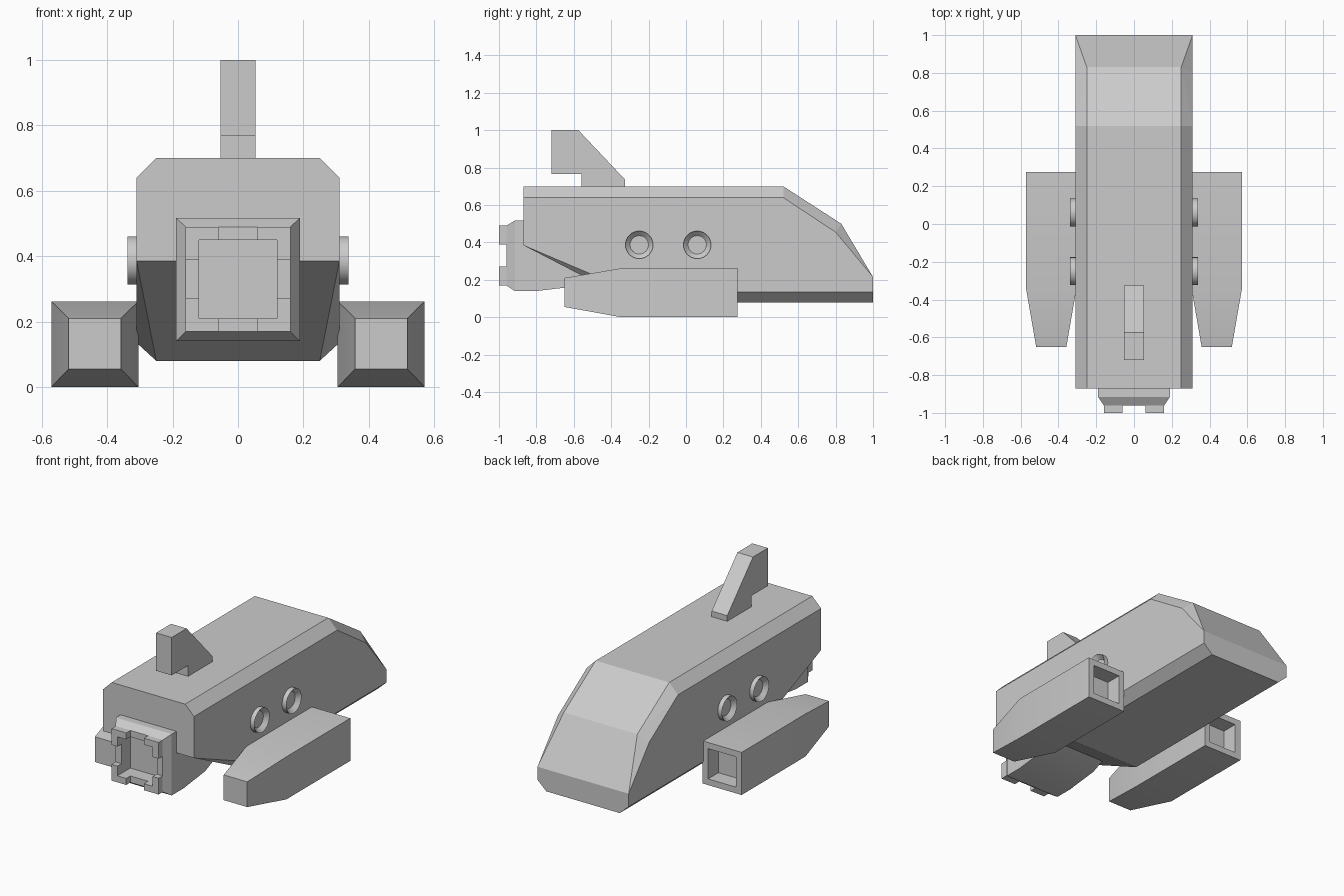
import bpy, bmesh, math
from mathutils import Matrix

if "Cube" in bpy.data.objects:
    bpy.data.objects.remove(bpy.data.objects["Cube"])

grey = bpy.data.materials.new("plain grey")
grey.use_nodes = True
grey.diffuse_color = (0.6, 0.6, 0.6, 1)
grey.node_tree.nodes["Principled BSDF"].inputs["Base Color"].default_value = (0.6, 0.6, 0.6, 1)


def finish(name, bm, smooth=False):
    bmesh.ops.recalc_face_normals(bm, faces=bm.faces[:])
    mesh = bpy.data.meshes.new(name)
    bm.to_mesh(mesh)
    bm.free()
    mesh.materials.append(grey)
    obj = bpy.data.objects.new(name, mesh)
    bpy.context.collection.objects.link(obj)
    if smooth:
        bpy.ops.object.select_all(action='DESELECT')
        obj.select_set(True)
        bpy.context.view_layer.objects.active = obj
        bpy.ops.object.shade_smooth_by_angle(angle=math.radians(28))
    return obj


def loft(name, rings, cx=0):
    """Skin rectangular rings given as (y, half width, low z, high z)."""
    bm = bmesh.new()
    loops = [[bm.verts.new(p) for p in ((cx - w, y, lo), (cx + w, y, lo), (cx + w, y, hi), (cx - w, y, hi))]
             for y, w, lo, hi in rings]
    for a, b in zip(loops, loops[1:]):
        for i in range(4):
            j = (i + 1) % 4
            bm.faces.new((a[i], a[j], b[j], b[i]))
    bm.faces.new(loops[0])
    bm.faces.new(loops[-1])
    return finish(name, bm, True)


def prism(name, outline, to_point, shift):
    """Extrude a flat outline along a shift vector."""
    bm = bmesh.new()
    face = bm.faces.new([bm.verts.new(to_point(a, b)) for a, b in outline])
    new = bmesh.ops.extrude_face_region(bm, geom=[face])["geom"]
    bmesh.ops.translate(bm, vec=shift, verts=[v for v in new if isinstance(v, bmesh.types.BMVert)])
    return finish(name, bm)


# Hull: chamfered faceted body
half, flat = 0.31, 0.25
corners = [(flat, -0.87, 0.70), (half, -0.87, 0.64), (half, -0.87, 0.385),
           (half, -0.28, 0.135), (flat, -0.28, 0.08),
           (flat, 0.52, 0.70), (half, 0.52, 0.64),
           (flat, 0.83, 0.50), (half, 0.80, 0.455),
           (half, 1, 0.215), (half, 1, 0.135), (flat, 1, 0.08)]
bm = bmesh.new()
for x, y, z in corners:
    for side in (-1, 1):
        bm.verts.new((side * x, y, z))
bmesh.ops.convex_hull(bm, input=bm.verts[:])
bmesh.ops.dissolve_limit(bm, angle_limit=math.radians(1), verts=bm.verts[:], edges=bm.edges[:])
finish("hull", bm)

# Docking block with a recessed centre
mid = 0.33
loft("docking_block", [(-0.45, 0.19, 0.225, 0.45), (-0.59, 0.19, 0.165, 0.50),
                       (-0.80, 0.19, 0.14, 0.517), (-0.915, 0.19, 0.14, 0.517),
                       (-0.96, 0.16, mid - 0.16, mid + 0.16),
                       (-0.96, 0.12, mid - 0.12, mid + 0.12),
                       (-0.875, 0.12, mid - 0.12, mid + 0.12)])

# Four corner clamps around the recess
clamp = [(0.06, 0.12), (0.12, 0.12), (0.12, 0.06), (0.16, 0.06), (0.16, 0.16), (0.06, 0.16)]
for sx, side in ((1, "left"), (-1, "right")):
    for sz, level in ((1, "upper"), (-1, "lower")):
        prism(f"clamp_{level}_{side}", clamp,
              lambda a, b: (sx * a, -0.955, mid + sz * b), (0, -0.045, 0))

# Top fin
fin = [(-0.72, 1), (-0.575, 1), (-0.325, 0.735), (-0.325, 0.69),
       (-0.56, 0.69), (-0.56, 0.767), (-0.72, 0.767)]
prism("top_fin", fin, lambda y, z: (-0.053, y, z), (0.106, 0, 0))

# Side pods with open rear sockets, and portholes
for s, side in ((1, "left"), (-1, "right")):
    loft(f"pod_{side}", [(-0.65, 0.08, 0.055, 0.21), (-0.345, 0.133, 0, 0.262),
                         (0.275, 0.133, 0, 0.262), (0.275, 0.095, 0.038, 0.224),
                         (0.175, 0.095, 0.038, 0.224)], s * 0.438)
    for y, place in ((-0.25, "front"), (0.06, "rear")):
        bm = bmesh.new()
        bmesh.ops.create_cone(bm, cap_ends=True, segments=32, radius1=0.074, radius2=0.074, depth=0.06)
        cap = max(bm.faces, key=lambda f: f.calc_center_median().z)
        bmesh.ops.inset_region(bm, faces=[cap], thickness=0.025)
        bmesh.ops.translate(bm, vec=(0, 0, -0.025), verts=cap.verts[:])
        bmesh.ops.transform(bm, verts=bm.verts[:], matrix=Matrix.Translation((s * 0.308, y, 0.387))
                            @ Matrix.Rotation(s * math.pi / 2, 4, 'Y'))
        finish(f"porthole_{place}_{side}", bm, True)
